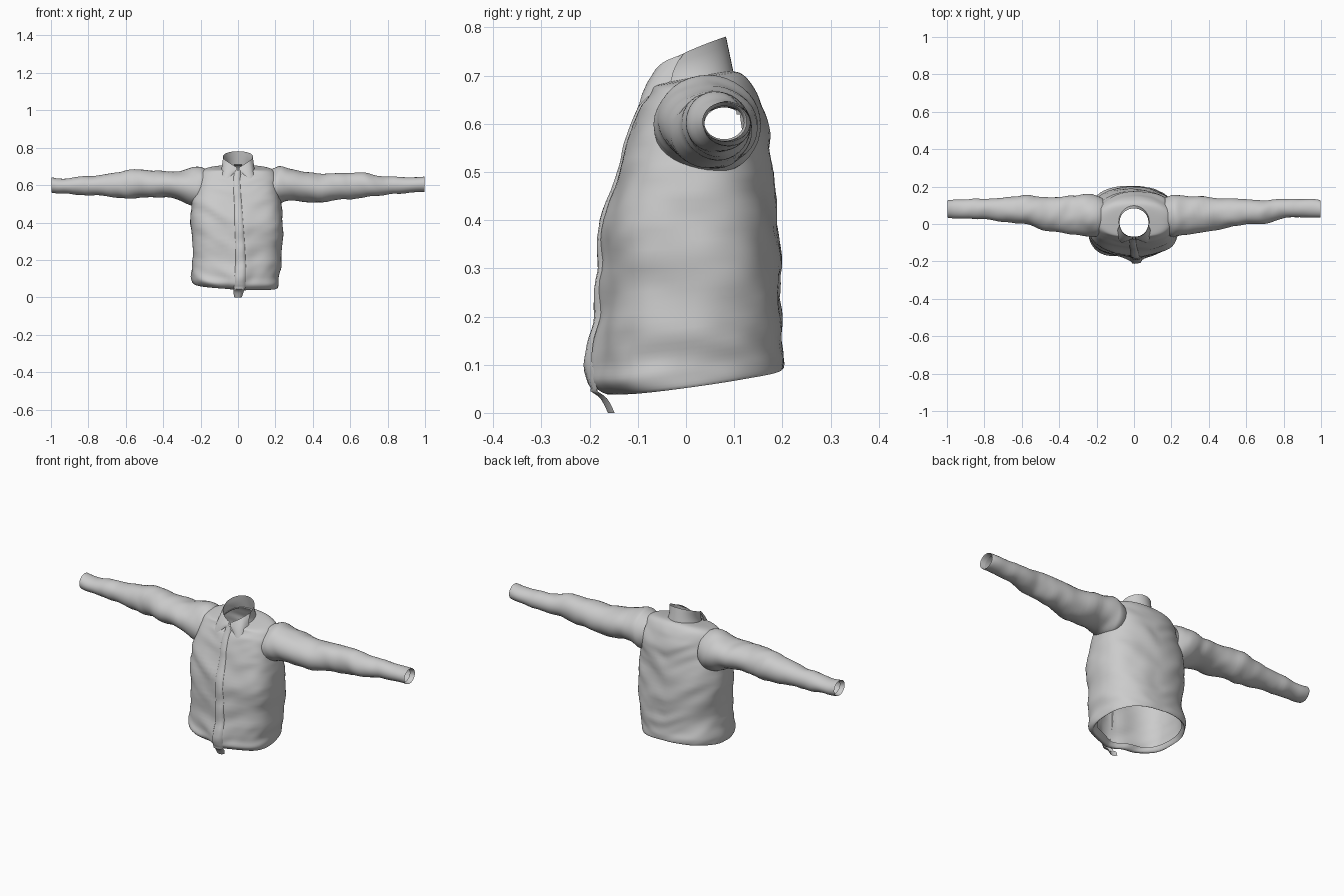
import bpy, bmesh, math
from mathutils import Vector, noise


def fold(p, amp=0.011):
    """Cloth wrinkle height at a point: stretched diagonal noise."""
    q = Vector((p.x * 5 + p.z * 3, p.y * 5, p.z * 11 - abs(p.x) * 4))
    return amp * (noise.noise(q) + 0.4 * noise.noise(q * 2.1))


def spline(table, steps):
    """Catmull-Rom interpolation through rows of numbers."""
    out = []
    n = len(table)
    for i in range(n - 1):
        a, b, c, d = (table[max(0, min(n - 1, i + k))] for k in (-1, 0, 1, 2))
        for s in range(steps):
            t = s / steps
            out.append([0.5 * (2 * q + (r - p) * t + (2 * p - 5 * q + 4 * r - u) * t * t
                               + (3 * q - p - 3 * r + u) * t ** 3)
                        for p, q, r, u in zip(a, b, c, d)])
    out.append(list(table[-1]))
    return out


def skin(name, rows, closed=True, cut=None):
    """Joins rows of points into an open sheet or tube."""
    bm = bmesh.new()
    grid = [[bm.verts.new(p) for p in row] for row in rows]
    n = len(grid[0])
    for r, s in zip(grid, grid[1:]):
        for i in range(n if closed else n - 1):
            j = (i + 1) % n
            bm.faces.new((r[i], r[j], s[j], s[i]))
    if cut:
        bmesh.ops.delete(bm, geom=[f for f in bm.faces if cut(f.calc_center_median())],
                         context='FACES')
    bmesh.ops.recalc_face_normals(bm, faces=bm.faces)
    me = bpy.data.meshes.new(name)
    bm.to_mesh(me)
    bm.free()
    ob = bpy.data.objects.new(name, me)
    bpy.context.collection.objects.link(ob)
    bpy.ops.object.select_all(action='DESELECT')
    ob.select_set(True)
    bpy.context.view_layer.objects.active = ob
    bpy.ops.object.shade_smooth_by_angle(angle=math.radians(50))
    return ob


def power(v, e):
    return math.copysign(abs(v) ** e, v)


# Torso sections: z, left x, right x, front y, back y
BODY = [
    (0.085, -0.225, 0.195, -0.155, 0.185),
    (0.062, -0.240, 0.210, -0.168, 0.200),
    (0.090, -0.250, 0.222, -0.207, 0.206),
    (0.13, -0.248, 0.225, -0.202, 0.203),
    (0.20, -0.240, 0.235, -0.188, 0.200),
    (0.30, -0.240, 0.232, -0.181, 0.195),
    (0.40, -0.255, 0.243, -0.171, 0.189),
    (0.50, -0.245, 0.230, -0.141, 0.181),
    (0.57, -0.228, 0.220, -0.120, 0.174),
    (0.63, -0.212, 0.212, -0.095, 0.158),
    (0.67, -0.200, 0.200, -0.075, 0.135),
    (0.690, -0.160, 0.160, -0.070, 0.112),
    (0.697, -0.078, 0.078, -0.066, 0.084),
]
rows = []
for z, xl, xr, yf, yb in spline(BODY, 5):
    # the front closure stands proud of the panels, most of all at the hem
    ridge = 0.03 * max(0, min(1, (0.52 - z) / 0.4))
    yf += ridge
    cx, cy, rx, ry = (xl + xr) / 2, (yf + yb) / 2, (xr - xl) / 2, (yb - yf) / 2
    row = []
    for k in range(96):
        a = math.tau * k / 96
        c, s = math.cos(a), math.sin(a)
        e = 0.68 if s < 0 else 0.90
        p = Vector((cx + rx * power(c, e), cy + ry * power(s, e), z))
        low = max(0, 1 - z / 0.35)
        high = max(0, min(1, (z - 0.64) / 0.06))
        if s < 0:
            p.y -= ridge * math.exp(-((p.x - 0.01) / 0.055) ** 2)
        p.z += low * (0.17 * p.y - 0.06 * p.x) + high * 0.2 * (p.y - 0.02)
        d = fold(p) * (1 - high)
        row.append(p + Vector((c * d, s * d, 0)))
    rows.append(row)


def armhole(p):
    return abs(p.x) > 0.175 and ((p.y - 0.045) / 0.080) ** 2 + ((p.z - 0.595) / 0.070) ** 2 < 1


skin("torso", rows, cut=armhole)

# Sleeve sections: distance from centre, front y, back y, bottom z, top z
LEFT = [
    (0.165, -0.058, 0.140, 0.500, 0.680), (0.20, -0.068, 0.156, 0.485, 0.694),
    (0.25, -0.065, 0.158, 0.488, 0.693),
    (0.33, -0.055, 0.150, 0.525, 0.675), (0.45, -0.040, 0.145, 0.535, 0.678),
    (0.57, -0.005, 0.150, 0.530, 0.680), (0.66, 0.010, 0.145, 0.535, 0.665),
    (0.80, 0.025, 0.135, 0.545, 0.650), (0.90, 0.030, 0.130, 0.555, 0.635),
    (0.96, 0.030, 0.130, 0.555, 0.635), (0.997, 0.034, 0.126, 0.560, 0.642),
    (0.97, 0.038, 0.120, 0.564, 0.634),
]
RIGHT = [
    (0.165, -0.058, 0.140, 0.505, 0.682), (0.20, -0.070, 0.157, 0.495, 0.697),
    (0.23, -0.068, 0.160, 0.500, 0.702),
    (0.30, -0.055, 0.152, 0.520, 0.680), (0.45, -0.035, 0.140, 0.505, 0.662),
    (0.56, -0.010, 0.135, 0.525, 0.665), (0.66, 0.000, 0.130, 0.530, 0.672),
    (0.74, 0.015, 0.130, 0.543, 0.650), (0.85, 0.033, 0.132, 0.550, 0.645),
    (0.95, 0.035, 0.134, 0.562, 0.642), (0.997, 0.034, 0.126, 0.564, 0.645),
    (0.97, 0.038, 0.120, 0.568, 0.637),
]
for name, side, table in (("left_sleeve", -1, LEFT), ("right_sleeve", 1, RIGHT)):
    rows = []
    for x, y0, y1, z0, z1 in spline(table, 6):
        row = []
        for k in range(36):
            a = math.tau * k / 36
            c, s = math.cos(a), math.sin(a)
            p = Vector((side * x, (y0 + y1) / 2 + (y1 - y0) / 2 * c,
                        (z0 + z1) / 2 + (z1 - z0) / 2 * s))
            q = Vector((p.z * 0.5 + p.y, p.y, p.x * 0.9 + p.z * 0.4))
            d = fold(q, 0.010) * min(1, max(0, (0.95 - x) * 8))
            row.append(p + Vector((0, c * d, s * d)))
        rows.append(row)
    skin(name, rows)

# Standing collar, open at the front and rising to the back
rows = []
for t in (0, 0.25, 0.5, 0.75, 1):
    row = []
    for k in range(41):
        a = -math.pi / 2 + 0.06 + (math.tau - 0.12) * k / 40
        c, s = math.cos(a), math.sin(a)
        b = (s + 1) / 2
        z0, z1 = 0.660 + 0.045 * b, 0.695 + 0.086 * b ** 0.6
        row.append(Vector(((0.080 + 0.006 * (1 - t) - 0.006 * math.sin(math.pi * t)) * c,
                           0.007 + 0.076 * s - 0.014 * (1 - t) * max(0, -s)
                           + 0.016 * (1 - t) * max(0, s),
                           z0 + (z1 - z0) * t)))
    rows.append(row)
skin("collar_stand", rows, closed=False)

# Folded collar points on each side of the front opening
TOP = [(0.004, -0.070, 0.694), (0.035, -0.064, 0.712), (0.062, -0.043, 0.730), (0.080, -0.005, 0.745)]
LOW = [(0.018, -0.082, 0.668), (0.062, -0.099, 0.634), (0.082, -0.080, 0.655), (0.088, -0.030, 0.690)]
for name, side in (("left_collar_point", -1), ("right_collar_point", 1)):
    top, low = spline(TOP, 4), spline(LOW, 4)
    rows = []
    for t in (0, 0.33, 0.67, 1):
        rows.append([Vector((side * (a[0] + (b[0] - a[0]) * t),
                             a[1] + (b[1] - a[1]) * t - 0.005 * math.sin(math.pi * t),
                             a[2] + (b[2] - a[2]) * t)) for a, b in zip(top, low)])
    skin(name, rows, closed=False)

# Button placket with a tail hanging below the hem: z, centre x, half width, y
STRIP = [
    (0.0, 0.000, 0.018, -0.156), (0.03, 0.003, 0.025, -0.172), (0.06, 0.010, 0.028, -0.203),
    (0.13, 0.013, 0.027, -0.200), (0.20, 0.013, 0.025, -0.188), (0.30, 0.010, 0.025, -0.181),
    (0.40, 0.005, 0.024, -0.171), (0.50, 0.000, 0.022, -0.141), (0.57, -0.005, 0.022, -0.119),
    (0.63, -0.006, 0.020, -0.095), (0.68, 0.000, 0.014, -0.076),
]
rows = []
for z, cx, w, y in spline(STRIP, 5):
    row = []
    for u, lift in ((-1.1, -0.008), (-0.8, 0.003), (-0.3, 0.006), (0.3, 0.006), (0.8, 0.003), (1.1, -0.008)):
        p = Vector((cx + u * w, y, z))
        p.y -= lift + (fold(p) if z > 0.05 else 0)
        row.append(p)
    rows.append(row)
skin("placket", rows, closed=False)
